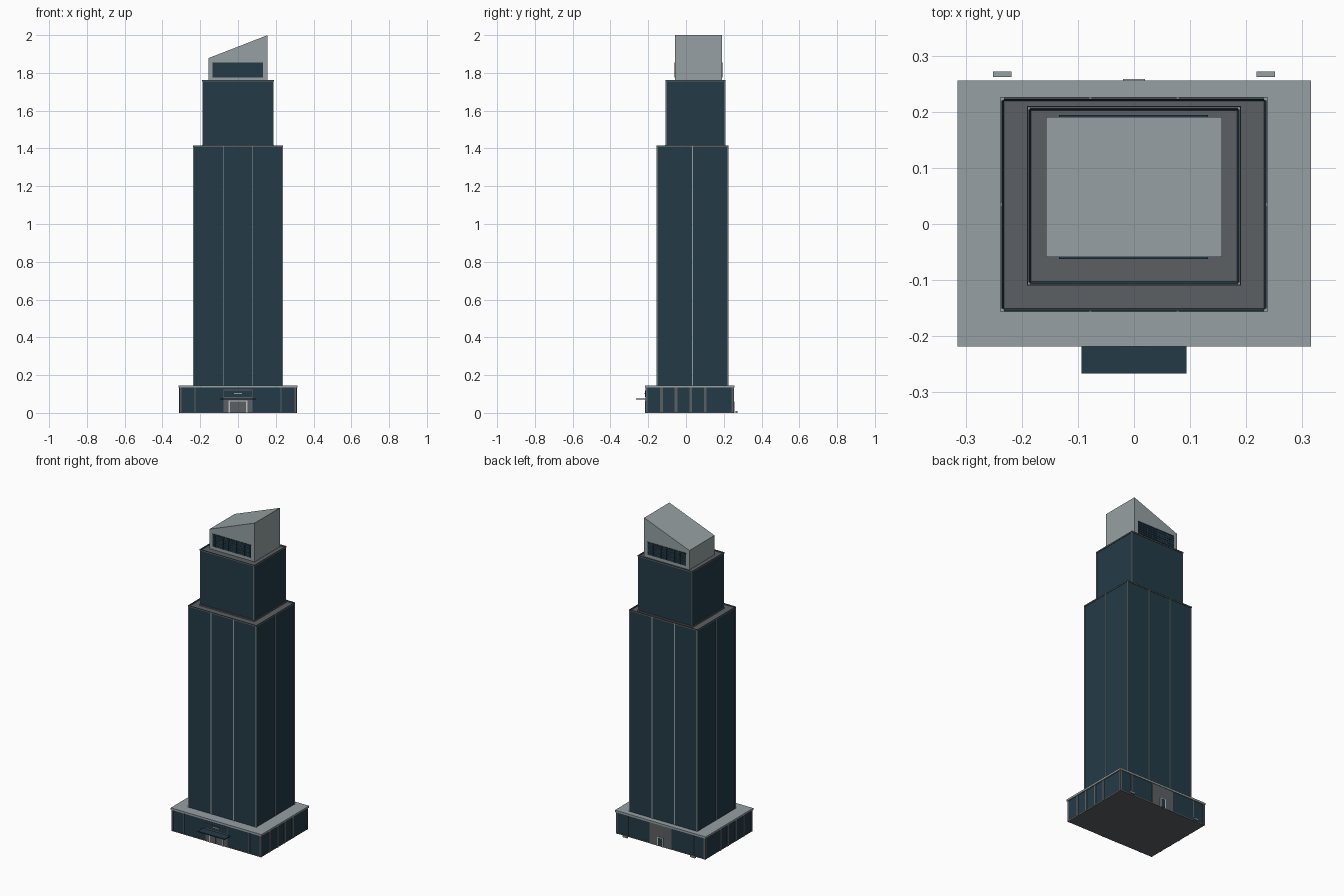
import bpy, bmesh

if "Cube" in bpy.data.objects:
    bpy.data.objects.remove(bpy.data.objects["Cube"])


def material(name, r, g, b):
    m = bpy.data.materials.new(name)
    m.diffuse_color = (r, g, b, 1)
    m.use_nodes = True
    m.node_tree.nodes["Principled BSDF"].inputs["Base Color"].default_value = m.diffuse_color
    return m


GLASS = material("dark_teal_glass", 0.0176, 0.0437, 0.063)
LIGHT = material("light_grey_panel", 0.305, 0.352, 0.366)
MID = material("mid_grey_stone", 0.107, 0.117, 0.127)
PALE = material("pale_frame", 0.5, 0.53, 0.53)


def finish(name, bm, *mats):
    bmesh.ops.recalc_face_normals(bm, faces=bm.faces)
    me = bpy.data.meshes.new(name)
    bm.to_mesh(me)
    bm.free()
    for m in mats:
        me.materials.append(m)
    ob = bpy.data.objects.new(name, me)
    bpy.context.collection.objects.link(ob)
    return ob


def add_box(bm, x0, x1, y0, y1, z0, z1):
    verts = bmesh.ops.create_cube(bm, size=1)["verts"]
    for v in verts:
        v.co = (x1 if v.co.x > 0 else x0,
                y1 if v.co.y > 0 else y0,
                z1 if v.co.z > 0 else z0)
    return verts


def boxes(name, mat, items):
    bm = bmesh.new()
    for b in items:
        add_box(bm, *b)
    return finish(name, bm, mat)


def tower(name, hx, y0, y1, z0, z1):
    """Glass shaft with a sunken stone roof behind a thin parapet."""
    bm = bmesh.new()
    add_box(bm, -hx, hx, y0, y1, z0, z1)
    bm.faces.ensure_lookup_table()
    top = max(bm.faces, key=lambda f: f.calc_center_median().z)
    bmesh.ops.inset_region(bm, faces=[top], thickness=0.005)
    for v in top.verts:
        v.co.z -= 0.006
    top.material_index = 1
    return finish(name, bm, GLASS, MID)


def corner_posts(hx, y0, y1, z0, z1, r, out):
    return [(sx * (hx - r) - r - out if sx < 0 else hx - 2 * r + 0,
             -hx + 2 * r if sx < 0 else hx + out,
             y - out if y == y0 else y - 2 * r,
             y + 2 * r if y == y0 else y + out, z0, z1)
            for sx in (-1, 1) for y in (y0, y1)]


def ring(hx, y0, y1, z0, z1, t):
    """Four thin bars wrapped around a rectangular wall."""
    return [(-hx - t, hx + t, y0 - t, y0, z0, z1),
            (-hx - t, hx + t, y1, y1 + t, z0, z1),
            (-hx - t, -hx, y0, y1, z0, z1),
            (hx, hx + t, y0, y1, z0, z1)]


# Podium: glass walls, stone base and overhanging roof slab
PX, PY0, PY1 = 0.308, -0.212, 0.25
boxes("podium_walls", GLASS, [(-PX, PX, PY0, PY1, 0.004, 0.135)])
boxes("podium_base", MID, [(-PX - 0.002, PX + 0.002, PY0 - 0.002, PY1 + 0.002, 0, 0.006)])
boxes("podium_roof", LIGHT, [(-0.315, 0.315, -0.218, 0.256, 0.134, 0.146)])
columns = corner_posts(PX, PY0, PY1, 0, 0.135, 0.004, 0.003)
for s in (-1, 1):
    for y in (-0.13, -0.053, 0.025, 0.102):
        xa, xb = sorted((s * PX, s * (PX + 0.004)))
        columns.append((xa, xb, y - 0.007, y + 0.007, 0, 0.135))
boxes("podium_columns", MID, columns)
mullions = []
for x in (-0.228, 0.228):
    mullions += [(x - 0.003, x + 0.003, PY0 - 0.003, PY0, 0, 0.135),
                 (x - 0.003, x + 0.003, PY1, PY1 + 0.003, 0, 0.135)]
boxes("podium_mullions", MID, mullions)

# Front entrance: surround, sign band, doors and canopy
YF = PY0
boxes("entrance_surround", MID, [(-0.076, 0.076, YF - 0.003, YF, 0, 0.125)])
boxes("entrance_upper_glass", GLASS, [(-0.074, 0.074, YF - 0.005, YF - 0.002, 0.084, 0.119)])
boxes("sign_plate", LIGHT, [(-0.022, 0.022, YF - 0.007, YF - 0.004, 0.1, 0.106)])
boxes("entrance_frame", PALE,
      [(s * 0.046 - 0.003, s * 0.046 + 0.003, YF - 0.006, YF, 0, 0.064) for s in (-1, 1)]
      + [(-0.049, 0.049, YF - 0.006, YF, 0.06, 0.065)])
boxes("entrance_doors", MID,
      [(s * 0.021 - 0.018, s * 0.021 + 0.018, YF - 0.005, YF, 0.003, 0.057) for s in (-1, 1)])
boxes("canopy", GLASS, [(-0.094, 0.094, -0.266, YF, 0.071, 0.077)])

# Rear service door
YB = PY1
boxes("rear_surround", MID, [(-0.075, 0.075, YB, YB + 0.003, 0, 0.134)])
boxes("rear_door_frame", PALE,
      [(s * 0.017 - 0.0025, s * 0.017 + 0.0025, YB, YB + 0.008, 0, 0.058) for s in (-1, 1)]
      + [(-0.0195, 0.0195, YB, YB + 0.008, 0.054, 0.059)])
boxes("rear_door", GLASS, [(-0.015, 0.015, YB, YB + 0.005, 0.004, 0.054)])
boxes("rear_blocks", LIGHT,
      [(s * 0.235 - 0.0165, s * 0.235 + 0.0165, 0.262, 0.272, 0, 0.011) for s in (-1, 1)])

# Main shaft with vertical mullions and roof trim
HX, Y0, Y1, Z0, Z1 = 0.235, -0.154, 0.223, 0.145, 1.415
tower("main_tower", HX, Y0, Y1, Z0, Z1)
fins = corner_posts(HX, Y0, Y1, Z0, Z1, 0.0015, 0.0025)
for x in (-0.078, 0.078):
    fins += [(x - 0.0025, x + 0.0025, Y0 - 0.003, Y0, Z0, Z1),
             (x - 0.0025, x + 0.0025, Y1, Y1 + 0.003, Z0, Z1)]
for s in (-1, 1):
    xa, xb = sorted((s * HX, s * (HX + 0.003)))
    fins.append((xa, xb, 0.0325, 0.0375, Z0, Z1))
boxes("main_mullions", LIGHT, fins)
boxes("main_trim", MID, ring(HX, Y0, Y1, Z1 - 0.008, Z1, 0.003))

# Upper setback shaft
UX, UY0, UY1, UZ0, UZ1 = 0.187, -0.106, 0.206, 1.409, 1.762
tower("upper_tower", UX, UY0, UY1, UZ0, UZ1)
boxes("upper_posts", LIGHT, corner_posts(UX, UY0, UY1, UZ0, UZ1, 0.001, 0.002))
boxes("upper_trim", MID, ring(UX, UY0, UY1, UZ1 - 0.008, UZ1, 0.003)
      + ring(UX, UY0, UY1, UZ0, UZ0 + 0.008, 0.004))

# Crown with a slanted roof
CX, CY0, CY1 = 0.157, -0.059, 0.191
bm = bmesh.new()
for v in add_box(bm, -CX, CX, CY0, CY1, 1.756, 2.0):
    if v.co.z > 1.9 and v.co.x < 0:
        v.co.z = 1.878
finish("crown", bm, LIGHT)

# Louvred vents on the front and rear of the crown
plates, cells, heads = [], [], []
for y, s in ((CY0, -1), (CY1, 1)):
    ya, yb = sorted((y, y + s * 0.001))
    plates.append((-0.134, 0.132, ya, yb, 1.775, 1.856))
    ya, yb = sorted((y, y + s * 0.003))
    heads.append((-0.134, 0.132, ya, yb, 1.849, 1.856))
    for i in range(14):
        for j in range(5):
            x, z = -0.132 + i * 0.0187, 1.777 + j * 0.0144
            cells.append((x, x + 0.0165, ya, yb, z, z + 0.0122))
boxes("vent_backing", GLASS, plates)
boxes("vent_louvres", GLASS, cells)
boxes("vent_head", GLASS, heads)
